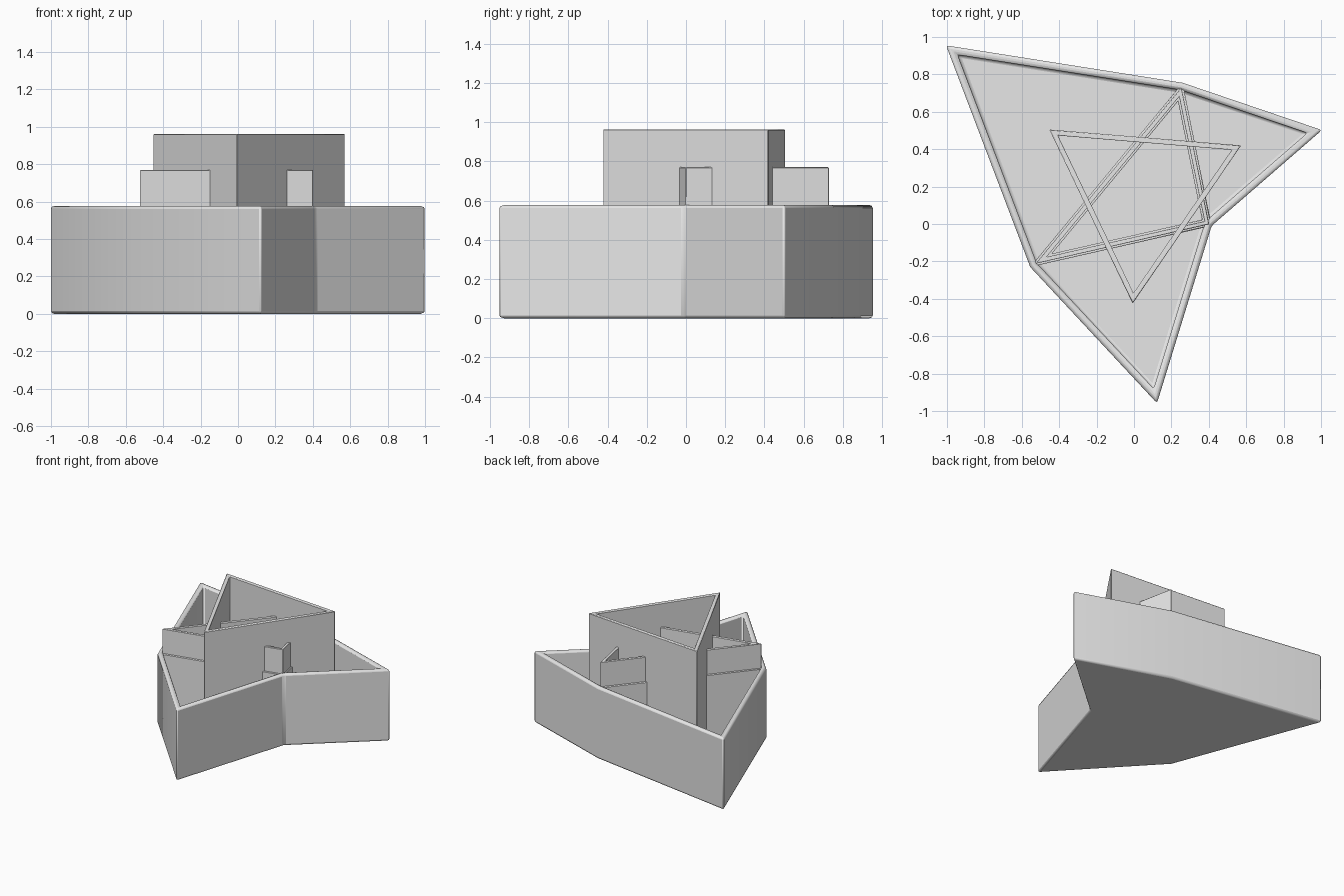
import bpy
import bmesh
from mathutils import Vector

cube = bpy.data.objects.get("Cube")
if cube:
    bpy.data.objects.remove(cube, do_unlink=True)

grey = bpy.data.materials.new("plain grey")
grey.use_nodes = True
GREY = (0.8, 0.8, 0.8, 1)
grey.diffuse_color = GREY
grey.node_tree.nodes["Principled BSDF"].inputs["Base Color"].default_value = GREY


def inset(points, d):
    """Move every side of a counter-clockwise outline inward by d."""
    result = []
    pts = [Vector(p) for p in points]
    for i, p in enumerate(pts):
        a = (p - pts[i - 1]).normalized()
        b = (pts[(i + 1) % len(pts)] - p).normalized()
        na, nb = Vector((-a.y, a.x)), Vector((-b.y, b.x))
        result.append(p + (na + nb) * d / (1 + na.dot(nb)))
    return result


def walled(name, outline, thick, z0, z1, floor=None, bevel=0.004, segments=1):
    """Upright walls along an outline, closed by a floor when one is given."""
    bm = bmesh.new()
    inner = inset(outline, thick)
    low = z0 if floor is None else floor
    loops = [[bm.verts.new((p[0], p[1], z)) for p in pts]
             for pts, z in ((outline, z0), (outline, z1), (inner, z1), (inner, low))]
    n = len(outline)
    bands = [(0, 1), (1, 2), (2, 3)] + ([(3, 0)] if floor is None else [])
    for a, b in bands:
        for i in range(n):
            j = (i + 1) % n
            bm.faces.new((loops[a][i], loops[a][j], loops[b][j], loops[b][i]))
    if floor is not None:
        bm.faces.new(loops[0][::-1])
        bm.faces.new(loops[3])
    bmesh.ops.recalc_face_normals(bm, faces=bm.faces)
    mesh = bpy.data.meshes.new(name)
    bm.to_mesh(mesh)
    bm.free()
    mesh.materials.append(grey)
    obj = bpy.data.objects.new(name, mesh)
    bpy.context.collection.objects.link(obj)
    mod = obj.modifiers.new("soft edges", "BEVEL")
    mod.width, mod.segments = bevel, segments
    mod.limit_method = "ANGLE"
    bpy.ops.object.select_all(action="DESELECT")
    obj.select_set(True)
    bpy.context.view_layer.objects.active = obj
    bpy.ops.object.shade_smooth_by_angle()
    return obj


# Outer six-sided tray
tray = [(-1.005, 0.955), (-0.555, -0.23), (0.123, -0.958),
        (0.415, -0.01), (1.005, 0.502), (0.26, 0.755)]
walled("outer_tray", tray, 0.04, 0, 0.577, floor=0.035, bevel=0.015, segments=2)

# Three partitions joining the blunt corners, with a thinner wall on top
partition = [tray[1], tray[3], tray[5]]
walled("partition_base", partition, 0.044, 0.02, 0.572)
walled("partition_upper", inset(partition, 0.011), 0.022, 0.02, 0.77, bevel=0.003)

# Tall three-sided enclosure
tall = [(-0.453, 0.505), (-0.007, -0.425), (0.573, 0.42)]
walled("tall_enclosure", tall, 0.028, 0.02, 0.963)
